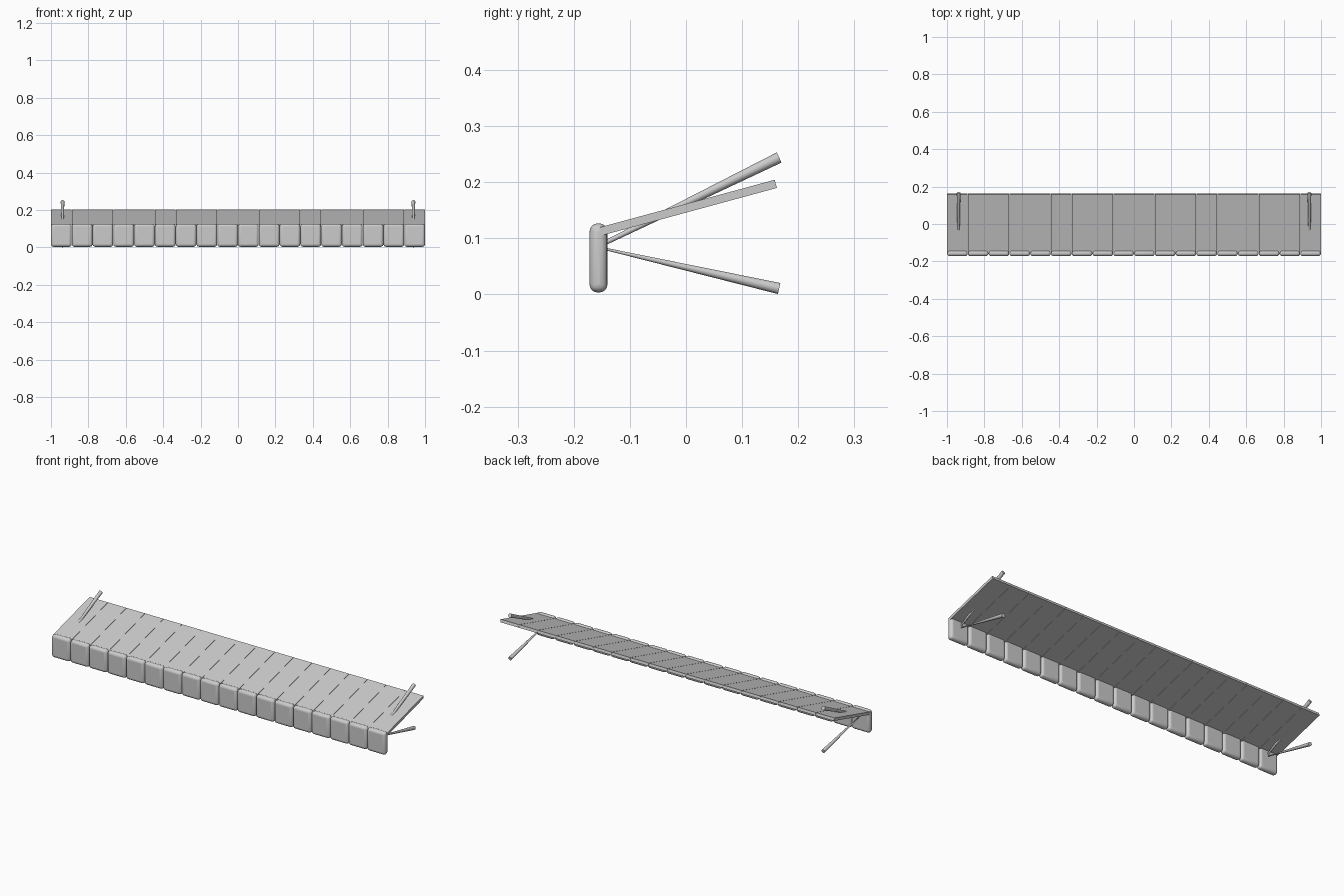
import bpy
import math
from mathutils import Vector

if "Cube" in bpy.data.objects:
    bpy.data.objects.remove(bpy.data.objects["Cube"], do_unlink=True)

grey = bpy.data.materials.new("light_grey")
grey.use_nodes = True
colour = (0.6, 0.6, 0.6, 1)
grey.diffuse_color = colour
grey.node_tree.nodes["Principled BSDF"].inputs["Base Color"].default_value = colour

COUNT = 18
PITCH = 2 / COUNT


def box(name, centre, size, tilt=0, bevel=0):
    bpy.ops.mesh.primitive_cube_add(size=1, location=centre)
    ob = bpy.context.object
    ob.name = name
    ob.scale = size
    bpy.ops.object.transform_apply(location=False, rotation=False, scale=True)
    ob.rotation_euler.x = tilt
    ob.data.materials.append(grey)
    if bevel:
        mod = ob.modifiers.new("rounding", "BEVEL")
        mod.width = bevel
        mod.segments = 4
        bpy.ops.object.shade_smooth_by_angle(angle=math.radians(40))
    return ob


def rod(name, start, end, r_start, r_end):
    a, b = Vector(start), Vector(end)
    bpy.ops.mesh.primitive_cone_add(vertices=16, radius1=r_start, radius2=r_end,
                                    depth=(b - a).length, location=(a + b) / 2)
    ob = bpy.context.object
    ob.name = name
    ob.rotation_euler = (b - a).to_track_quat("Z", "Y").to_euler()
    ob.data.materials.append(grey)
    bpy.ops.object.shade_smooth_by_angle(angle=math.radians(40))


# Sloping roof strips
back, front = Vector((0, 0.160, 0.197)), Vector((0, -0.153, 0.112))
run = back - front
mid = (back + front) / 2
slope = math.atan2(run.z, run.y)

for i in range(COUNT):
    x = -1 + PITCH * (i + 0.5)
    box(f"roof_strip_{i + 1}", (x, mid.y, mid.z),
        (PITCH - 0.0015, run.length, 0.015), slope)
    # Rounded hanging valance flap
    box(f"valance_flap_{i + 1}", (x, -0.156, 0.065),
        (PITCH - 0.001, 0.032, 0.123), bevel=0.0145)

# Tapered support rods at both ends
for side, s in (("right", -1), ("left", 1)):
    rod(f"{side}_upper_rod", (s * 0.938, -0.148, 0.090), (s * 0.938, 0.166, 0.244), 0.004, 0.010)
    rod(f"{side}_lower_rod", (s * 0.938, -0.148, 0.082), (s * 0.938, 0.166, 0.0105), 0.002, 0.010)
